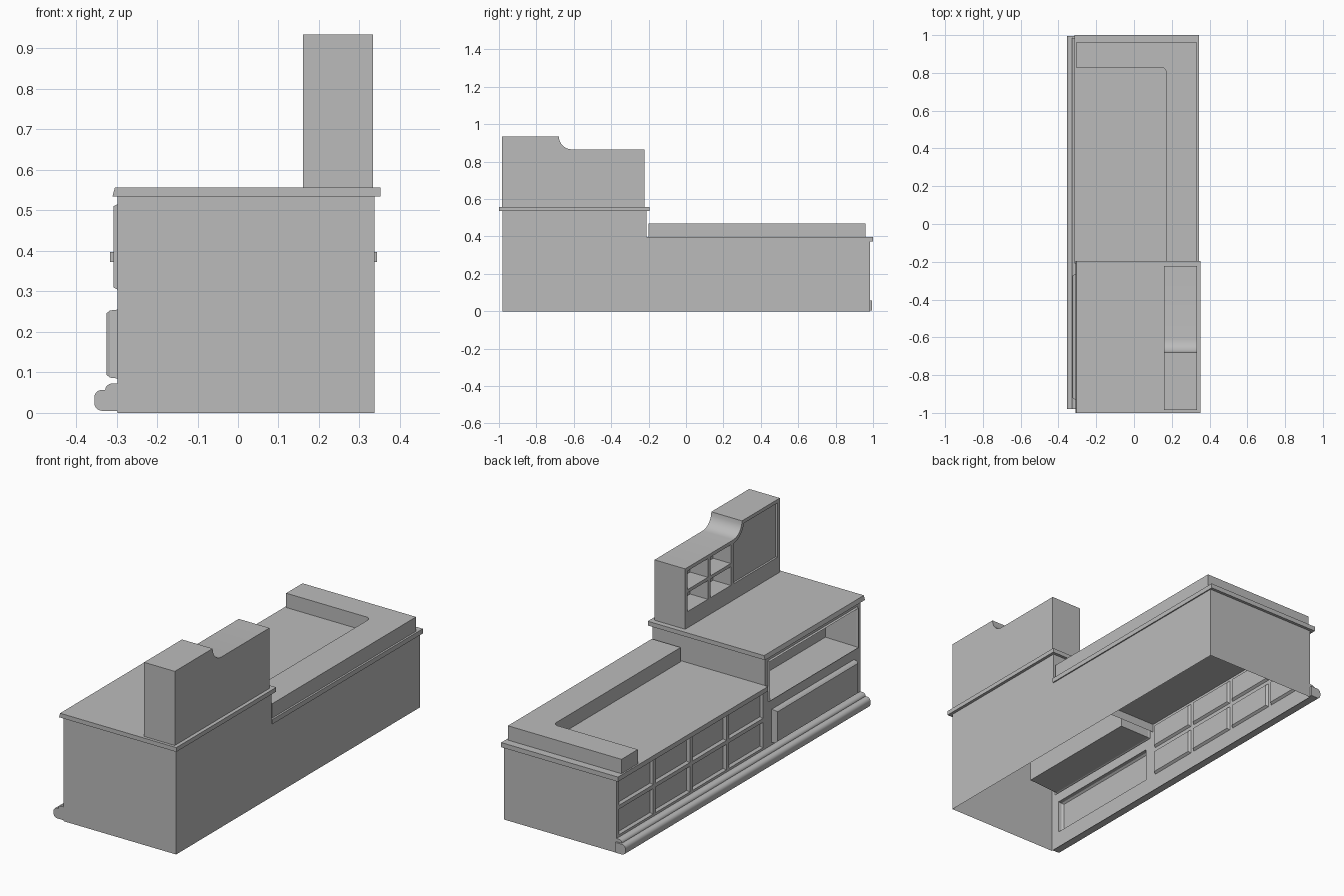
import bpy, bmesh, math

if "Cube" in bpy.data.objects:
    bpy.data.objects.remove(bpy.data.objects["Cube"])

mat = bpy.data.materials.new("plain grey")
mat.diffuse_color = (0.5, 0.5, 0.5, 1)
mat.use_nodes = True
mat.node_tree.nodes["Principled BSDF"].inputs["Base Color"].default_value = mat.diffuse_color


def finish(name, bm, smooth=False):
    me = bpy.data.meshes.new(name)
    bm.to_mesh(me)
    bm.free()
    ob = bpy.data.objects.new(name, me)
    bpy.context.collection.objects.link(ob)
    me.materials.append(mat)
    if smooth:
        bpy.ops.object.select_all(action='DESELECT')
        ob.select_set(True)
        bpy.context.view_layer.objects.active = ob
        bpy.ops.object.shade_smooth_by_angle(angle=math.radians(40))
    return ob


def add_prism(bm, pts, axis, a, b):
    """Extrude a 2D outline along an axis from a to b."""
    def co(p, t):
        return {'x': (t, p[0], p[1]), 'y': (p[0], t, p[1]), 'z': (p[0], p[1], t)}[axis]
    lo = [bm.verts.new(co(p, a)) for p in pts]
    hi = [bm.verts.new(co(p, b)) for p in pts]
    n = len(pts)
    fs = [bm.faces.new(lo), bm.faces.new(hi)]
    fs += [bm.faces.new((lo[i], lo[(i + 1) % n], hi[(i + 1) % n], hi[i])) for i in range(n)]
    bmesh.ops.recalc_face_normals(bm, faces=fs)


def prism(name, pts, axis, a, b, smooth=False):
    bm = bmesh.new()
    add_prism(bm, pts, axis, a, b)
    return finish(name, bm, smooth)


def rect(u0, u1, v0, v1):
    return [(u0, v0), (u1, v0), (u1, v1), (u0, v1)]


def arc(cu, cv, ru, rv, a0, a1, n=6):
    return [(cu + ru * math.cos(math.radians(a0 + (a1 - a0) * i / n)),
             cv + rv * math.sin(math.radians(a0 + (a1 - a0) * i / n))) for i in range(n + 1)]


def panel_wall(name, x, ys, zs, cells):
    """Wall facing -x, cut in a grid; chosen cells get (bevel width, depth) insets."""
    bm = bmesh.new()
    v = [[bm.verts.new((x, y, z)) for z in zs] for y in ys]
    face = {}
    for i in range(len(ys) - 1):
        for j in range(len(zs) - 1):
            face[i, j] = bm.faces.new((v[i][j], v[i][j + 1], v[i + 1][j + 1], v[i + 1][j]))
    bm.normal_update()
    for key, steps in cells.items():
        for width, depth in steps:
            bmesh.ops.inset_individual(bm, faces=[face[key]], thickness=width, depth=depth)
    return finish(name, bm)


def shell(name, quads):
    """Single-sheet walls, the cabinets are open underneath."""
    bm = bmesh.new()
    for q in quads:
        bm.faces.new([bm.verts.new(p) for p in q])
    return finish(name, bm)


def wall_x(x, y0, y1, z0, z1):
    return [(x, y0, z0), (x, y1, z0), (x, y1, z1), (x, y0, z1)]


def wall_y(y, x0, x1, z0, z1):
    return [(x0, y, z0), (x1, y, z0), (x1, y, z1), (x0, y, z1)]


XF, XB = -0.298, 0.337

# Cabinet walls
shell("low_cabinet_walls", [wall_x(XB, -0.21, 0.985, 0, 0.385),
                            wall_y(0.985, XF, XB, 0, 0.385)[::-1]])
shell("tall_cabinet_walls", [wall_x(XB, -0.98, -0.21, 0, 0.54),
                             wall_y(-0.98, XF, XB, 0, 0.54),
                             wall_y(-0.21, XF, XB, 0.33, 0.54)[::-1]])

# Low cabinet drawer front: four columns, two rows of recessed panels
ys = [-0.21]
for c in range(4):
    start = -0.195 + c * 0.295
    ys += [start, start + 0.275]
ys.append(0.985)
zs = [0, 0.085, 0.215, 0.235, 0.36, 0.385]
panel_wall("low_drawer_front", XF, ys, zs,
           {(1 + 2 * c, r): [(0.012, -0.012)] for c in range(4) for r in (1, 3)})

# Tall cabinet front: open compartment above a raised drawer
panel_wall("tall_drawer_front", XF, [-0.98, -0.93, -0.265, -0.21], [0, 0.085, 0.255, 0.28],
           {(1, 1): [(0.003, 0.018), (0.010, 0.009)]})
panel_wall("tall_compartment", XF, [-0.98, -0.955, -0.235, -0.21], [0.28, 0.305, 0.515, 0.54],
           {(1, 1): [(0.006, 0.009), (0.006, -0.009), (0.008, -0.17)]})

# Worktops
prism("tall_worktop", [(-0.31, 0.535), (0.352, 0.535), (0.352, 0.557), (-0.304, 0.557)],
      'y', -1.0, -0.195)
prism("low_worktop", rect(-0.316, 0.343, 0.373, 0.397), 'y', -0.21, 1.0)

# L-shaped raised ledge with rounded inner corner
inner = arc(0.145, 0.803, 0.025, 0.025, 90, 0)
prism("raised_ledge", [(-0.308, 0.828)] + inner + [(0.17, -0.2), (0.333, -0.2),
      (0.333, 0.96), (-0.308, 0.96)], 'z', 0.397, 0.47)

# Rounded foot rail with smaller moulding on top
prism("foot_rail", [(XF, 0.005)] + arc(-0.335, 0.025, 0.02, 0.02, 270, 180)
      + arc(-0.335, 0.038, 0.02, 0.019, 180, 90) + [(XF, 0.057)],
      'y', -0.98, 0.995, True)
prism("foot_moulding", [(XF, 0.055), (-0.328, 0.057)]
      + arc(-0.308, 0.057, 0.02, 0.016, 170, 90) + [(XF, 0.073)], 'y', -0.98, 0.985, True)

# Hutch with a curved step in its top
hutch = prism("hutch", [(-0.985, 0.557), (-0.222, 0.557), (-0.222, 0.865)]
              + arc(-0.61, 0.935, 0.07, 0.07, 270, 180) + [(-0.985, 0.935)],
              'x', 0.16, 0.333)

# Cutter: four pigeon holes and one shallow shaped panel
bm = bmesh.new()
for y0, y1 in ((-0.405, -0.24), (-0.59, -0.425)):
    for z0, z1 in ((0.64, 0.735), (0.752, 0.847)):
        add_prism(bm, rect(y0, y1, z0, z1), 'x', 0.14, 0.26)
add_prism(bm, [(-0.965, 0.64), (-0.615, 0.64), (-0.615, 0.845)]
          + arc(-0.61, 0.935, 0.088, 0.088, 262, 192) + [(-0.70, 0.917), (-0.965, 0.917)],
          'x', 0.14, 0.17)
cutter = finish("hutch_cutter", bm)
cutter.hide_render = True
cutter.hide_set(True)
mod = hutch.modifiers.new("holes", 'BOOLEAN')
mod.operation = 'DIFFERENCE'
mod.solver = 'EXACT'
mod.object = cutter
bpy.ops.object.select_all(action='DESELECT')
hutch.select_set(True)
bpy.context.view_layer.objects.active = hutch
bpy.ops.object.modifier_apply(modifier="holes")
bpy.data.objects.remove(cutter)
bpy.ops.object.shade_smooth_by_angle(angle=math.radians(40))
